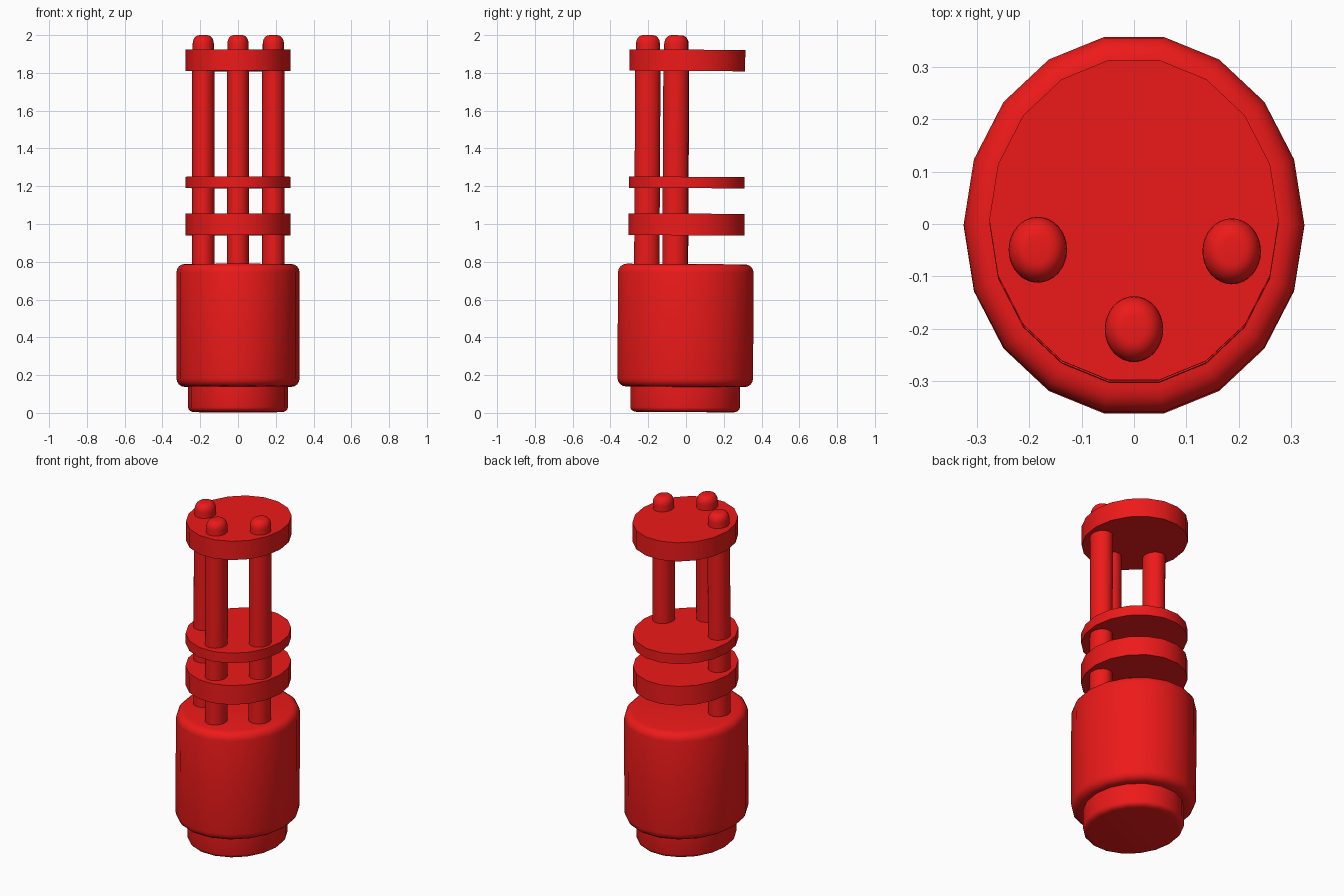
import bpy, bmesh, math

if "Cube" in bpy.data.objects:
    bpy.data.objects.remove(bpy.data.objects["Cube"])

TILT = 0.0055   # the whole model leans very slightly backwards

red = bpy.data.materials.new("red_paint")
red.diffuse_color = (0.85, 0.01, 0.01, 1)
red.use_nodes = True
red.node_tree.nodes["Principled BSDF"].inputs["Base Color"].default_value = red.diffuse_color


def rounded(r, z0, z1, low, high, steps=4):
    """Unit-radius profile with rounded lower and upper corners.
    low / high = (radial inset, height) of each corner."""
    pts = []
    for i in range(steps + 1):
        a = math.pi / 2 * i / steps
        pts.append((r - low[0] * (1 - math.sin(a)), z0 + low[1] * (1 - math.cos(a))))
        if low[1] == 0:
            pts = [(r, z0)]
            break
    for i in range(steps + 1):
        a = math.pi / 2 * i / steps
        if high[1] == 0:
            pts.append((r, z1))
            break
        pts.append((r - high[0] * (1 - math.cos(a)), z1 - high[1] * (1 - math.sin(a))))
    return pts


def lathe(name, profile, rx, ry, sides, cx=0.0, cy=0.0):
    """Spin a (radius, z) profile into a capped elliptical solid."""
    bm = bmesh.new()
    rings = []
    for r, z in profile:
        ring = []
        for k in range(sides):
            a = 2 * math.pi * k / sides
            x = cx + r * rx * math.cos(a)
            y = cy + r * ry * math.sin(a)
            ring.append(bm.verts.new((x, y + (z - 0.9) * TILT, z - y * TILT)))
        rings.append(ring)
    for lo, hi in zip(rings, rings[1:]):
        for k in range(sides):
            n = (k + 1) % sides
            bm.faces.new((lo[k], lo[n], hi[n], hi[k]))
    bm.faces.new(rings[0][::-1])
    bm.faces.new(rings[-1])
    bmesh.ops.recalc_face_normals(bm, faces=bm.faces)
    mesh = bpy.data.meshes.new(name)
    bm.to_mesh(mesh)
    bm.free()
    obj = bpy.data.objects.new(name, mesh)
    bpy.context.collection.objects.link(obj)
    mesh.materials.append(red)
    bpy.ops.object.select_all(action='DESELECT')
    obj.select_set(True)
    bpy.context.view_layer.objects.active = obj
    bpy.ops.object.shade_smooth_by_angle(angle=math.radians(32))
    return obj


# Rear cap and main housing
lathe("rear_cap", rounded(1, 0.004, 0.15, (0.12, 0.025), (0, 0)), 0.264, 0.294, 18)
lathe("housing", rounded(1, 0.138, 0.788, (0.13, 0.045), (0.13, 0.045)), 0.326, 0.3645, 18)

# Clamp discs holding the barrels
for name, z0, z1 in (("lower_disc", 0.94, 1.055),
                     ("middle_disc", 1.19, 1.25),
                     ("top_disc", 1.81, 1.923)):
    lathe(name, [(1, z0), (1, z1)], 0.277, 0.311, 18, 0, 0.002)

# Barrels with rounded muzzle tips
for name, x, y in (("left_barrel", -0.184, -0.055),
                   ("centre_barrel", 0.0, -0.207),
                   ("right_barrel", 0.187, -0.058)):
    lathe(name, [(1, 0.77), (1, 1.85)], 0.059, 0.067, 32, x, y)
    lathe(name + "_tip", rounded(1, 1.85, 1.999, (0, 0), (0.6, 0.045), 6),
          0.056, 0.063, 32, x, y)
